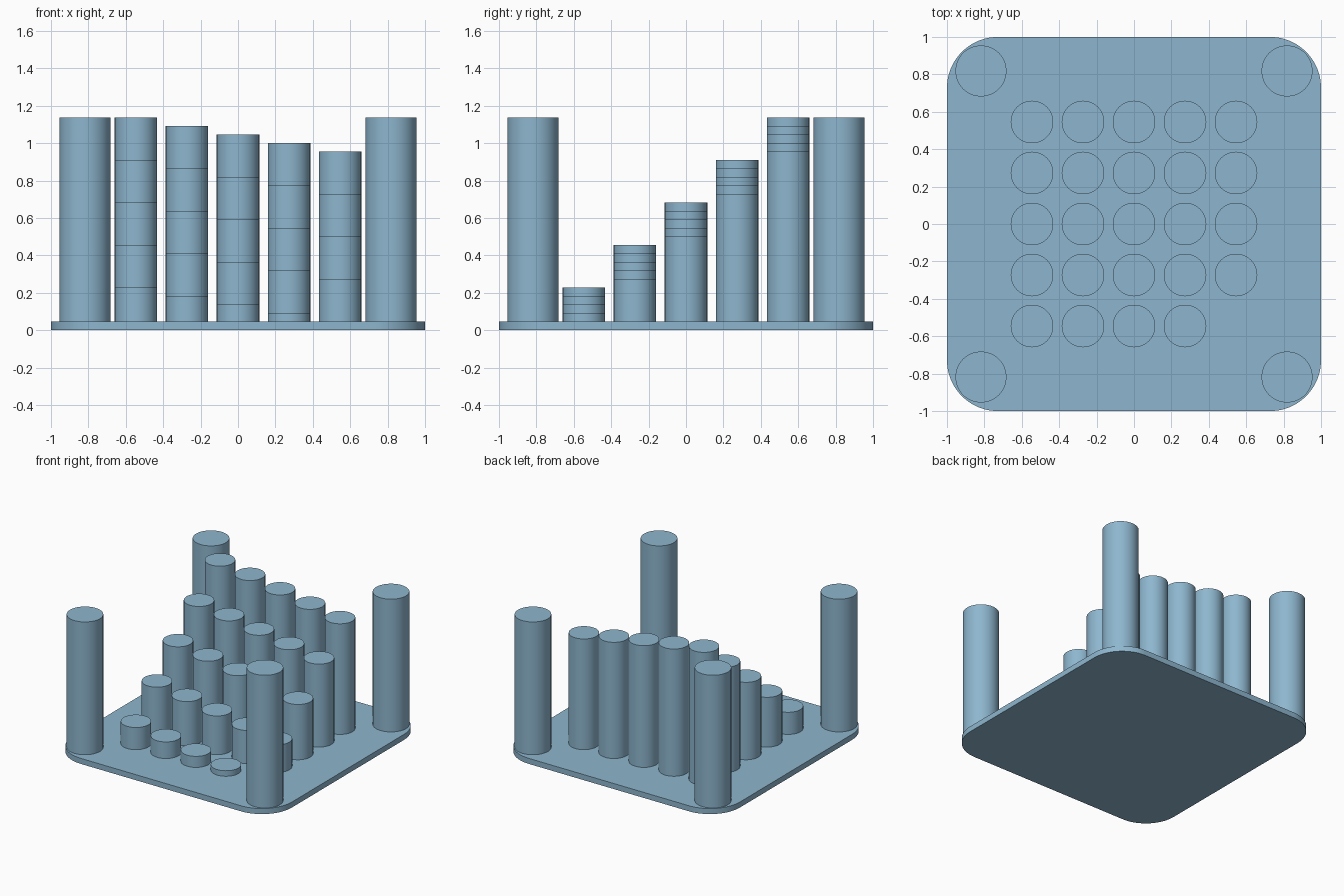
import bpy, bmesh, math

if "Cube" in bpy.data.objects:
    bpy.data.objects.remove(bpy.data.objects["Cube"])

U = 1 / 22          # layout module
BASE_TOP = U

blue = bpy.data.materials.new("soft_blue")
blue.diffuse_color = (0.27, 0.47, 0.62, 1)
blue.use_nodes = True
blue.node_tree.nodes["Principled BSDF"].inputs["Base Color"].default_value = blue.diffuse_color


def extrude_outline(name, points, z0, z1):
    """Closed outline extruded upward into a smooth-sided solid."""
    bm = bmesh.new()
    face = bm.faces.new([bm.verts.new((x, y, z0)) for x, y in points])
    top = bmesh.ops.extrude_face_region(bm, geom=[face])["geom"]
    verts = [v for v in top if isinstance(v, bmesh.types.BMVert)]
    bmesh.ops.translate(bm, verts=verts, vec=(0, 0, z1 - z0))
    bmesh.ops.recalc_face_normals(bm, faces=bm.faces[:])
    mesh = bpy.data.meshes.new(name)
    bm.to_mesh(mesh)
    bm.free()
    mesh.materials.append(blue)
    obj = bpy.data.objects.new(name, mesh)
    bpy.context.collection.objects.link(obj)
    bpy.ops.object.select_all(action='DESELECT')
    obj.select_set(True)
    bpy.context.view_layer.objects.active = obj
    bpy.ops.object.shade_smooth_by_angle(angle=math.radians(30))
    return obj


def arc(cx, cy, r, start, sweep, steps):
    return [(cx + r * math.cos(start + sweep * i / steps),
             cy + r * math.sin(start + sweep * i / steps)) for i in range(steps)]


def cylinder(name, x, y, r, height):
    return extrude_outline(name, arc(x, y, r, 0, math.tau, 64), BASE_TOP, BASE_TOP + height)


# Rounded square base plate
corner = 6 * U
outline = []
for k, (sx, sy) in enumerate([(1, 1), (-1, 1), (-1, -1), (1, -1)]):
    c = 1 - corner
    start = k * math.pi / 2
    outline += arc(sx * c, sy * c, corner, start, math.pi / 2, 24)
    end = start + math.pi / 2
    outline.append((sx * c + corner * math.cos(end), sy * c + corner * math.sin(end)))
extrude_outline("base_plate", outline, 0, BASE_TOP)

# Tall corner posts
for sx in (-1, 1):
    for sy in (-1, 1):
        cylinder("corner_post", sx * 18 * U, sy * 18 * U, 3 * U, 24 * U)

# Grid of pegs, each one module shorter than the last; the final spot is empty
for i in range(24):
    row, col = divmod(i, 5)
    cylinder("step_peg", (col - 2) * 6 * U, (2 - row) * 6 * U, 2.5 * U, (24 - i) * U)
